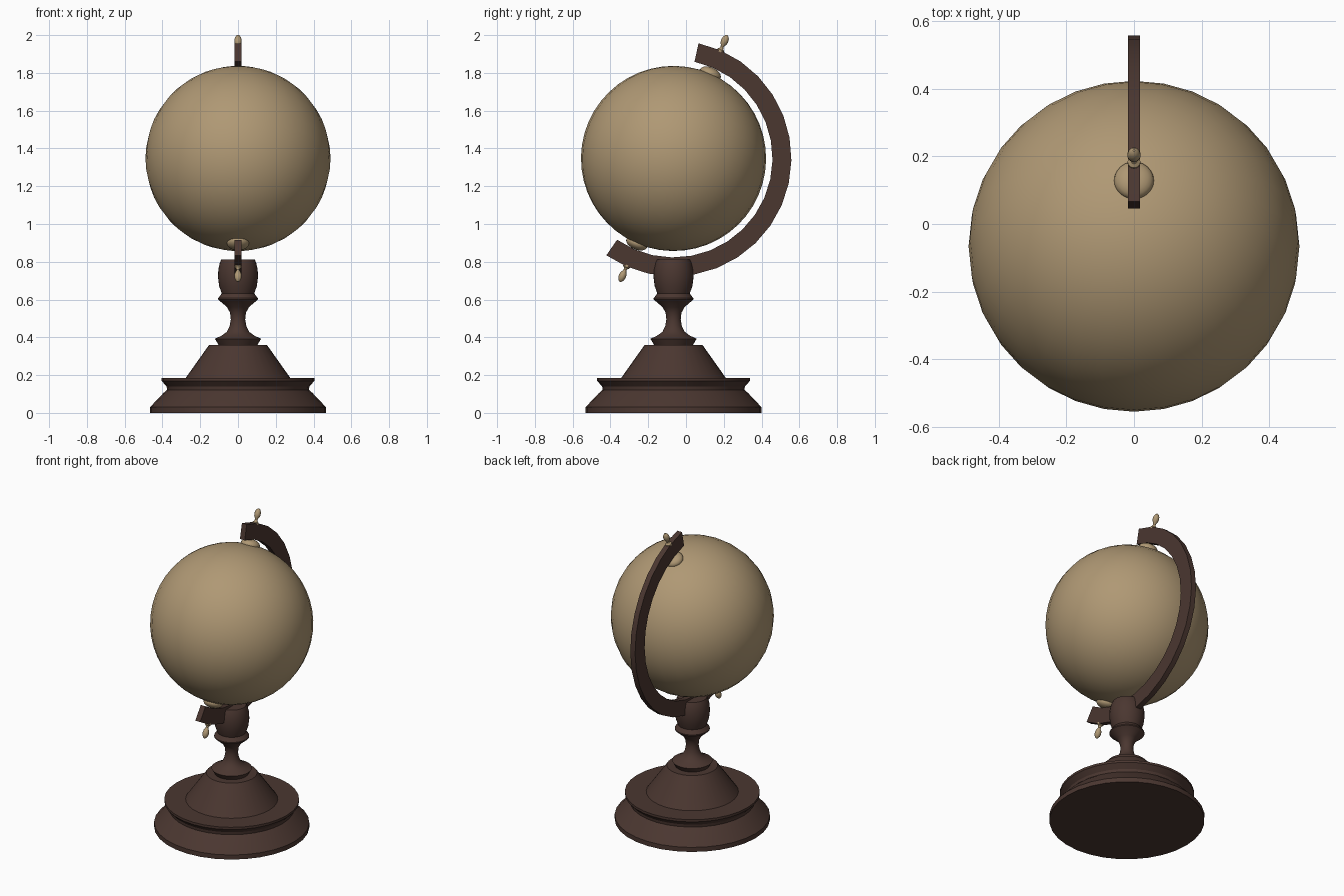
import bpy, bmesh, math
from mathutils import Matrix, Vector

if "Cube" in bpy.data.objects:
    bpy.data.objects.remove(bpy.data.objects["Cube"])

SEG = 32
TILT = math.radians(23.5)
CENTRE = Vector((0, -0.066, 1.347))
# tilted frame: local z is the globe's axis
TILTED = Matrix.Translation(CENTRE) @ Matrix.Rotation(-TILT, 4, 'X')


def material(name, rgb):
    m = bpy.data.materials.new(name)
    m.diffuse_color = (*rgb, 1)
    m.use_nodes = True
    m.node_tree.nodes["Principled BSDF"].inputs["Base Color"].default_value = m.diffuse_color
    return m


WOOD = material("dark_wood", (0.070, 0.038, 0.030))
TAN = material("parchment_tan", (0.43, 0.315, 0.175))


def finish(bm, name, mat, matrix):
    bmesh.ops.recalc_face_normals(bm, faces=bm.faces[:])
    bm.transform(matrix)
    me = bpy.data.meshes.new(name)
    bm.to_mesh(me)
    bm.free()
    ob = bpy.data.objects.new(name, me)
    bpy.context.collection.objects.link(ob)
    me.materials.append(mat)
    bpy.ops.object.select_all(action='DESELECT')
    ob.select_set(True)
    bpy.context.view_layer.objects.active = ob
    bpy.ops.object.shade_smooth_by_angle(angle=math.radians(30))
    return ob


def lathe(name, profile, mat, matrix, seg=SEG):
    """Turn (radius, height) points around z and cap both ends."""
    bm = bmesh.new()
    rings = [[bm.verts.new((r * math.cos(a), r * math.sin(a), z))
              for a in (math.tau * i / seg for i in range(seg))]
             for r, z in profile]
    for lo, hi in zip(rings, rings[1:]):
        for i in range(seg):
            j = (i + 1) % seg
            bm.faces.new((lo[i], lo[j], hi[j], hi[i]))
    bm.faces.new(rings[0][::-1])
    bm.faces.new(rings[-1])
    return finish(bm, name, mat, matrix)


def ellipsoid(name, size, matrix, u, v):
    bm = bmesh.new()
    bmesh.ops.create_uvsphere(bm, u_segments=u, v_segments=v, radius=1)
    bmesh.ops.scale(bm, vec=size, verts=bm.verts[:])
    return finish(bm, name, TAN, matrix)


# turned foot, stepped and conical
stand = Matrix.Translation((0, CENTRE.y, 0))
lathe("base", [(0.466, 0), (0.466, 0.03), (0.395, 0.105), (0.375, 0.122),
               (0.378, 0.14), (0.405, 0.17), (0.405, 0.185), (0.277, 0.185),
               (0.153, 0.36), (0.08, 0.36)], WOOD, stand)

# turned stem with collar and cup
lathe("stem", [(0.10, 0.355), (0.122, 0.392), (0.085, 0.41), (0.058, 0.43),
               (0.044, 0.46), (0.038, 0.495), (0.042, 0.53), (0.058, 0.56),
               (0.105, 0.60), (0.105, 0.607), (0.086, 0.632), (0.10, 0.672),
               (0.106, 0.72), (0.104, 0.76), (0.096, 0.795), (0.088, 0.813)],
      WOOD, stand)

# globe ball
ellipsoid("globe", (0.49, 0.49, 0.49), TILTED, SEG, 24)

# half-ring bracket running one step past each pole
bm = bmesh.new()
step, half = math.tau / SEG, 0.0175
sections = []
for i in range(-1, SEG // 2 + 2):
    a = i * step
    sections.append([bm.verts.new((x, r * math.sin(a), r * math.cos(a)))
                     for r, x in ((0.524, -half), (0.624, -half),
                                  (0.624, half), (0.524, half))])
for s, t in zip(sections, sections[1:]):
    for k in range(4):
        bm.faces.new((s[k], s[(k + 1) % 4], t[(k + 1) % 4], t[k]))
bm.faces.new(sections[0])
bm.faces.new(sections[-1][::-1])
finish(bm, "bracket", WOOD, TILTED)

# pole caps and finials at both ends of the axis
for side, turn in (("top", 0), ("bottom", math.pi)):
    pole = TILTED @ Matrix.Rotation(turn, 4, 'X')
    ellipsoid(side + "_pole_cap", (0.059, 0.059, 0.034),
              pole @ Matrix.Translation((0, 0, 0.489)), 24, 12)
    lathe(side + "_finial",
          [(0.019, 0.615), (0.019, 0.627), (0.011, 0.634), (0.008, 0.643),
           (0.010, 0.651), (0.017, 0.663), (0.020, 0.678), (0.017, 0.695),
           (0.010, 0.707), (0.003, 0.712)], TAN, pole, 16)
